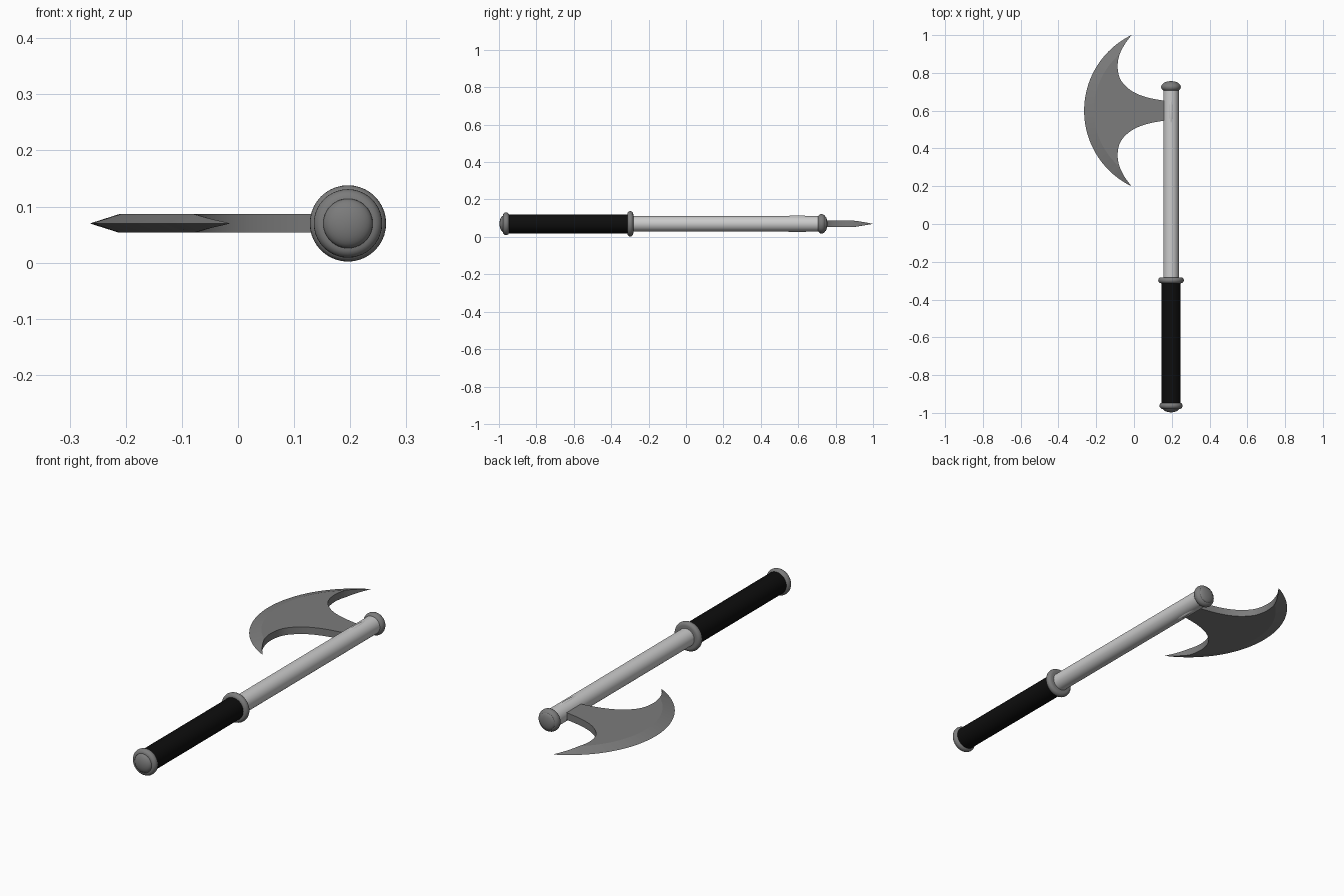
import bpy, bmesh, math
from mathutils import Vector

cube = bpy.data.objects.get("Cube")
if cube:
    bpy.data.objects.remove(cube)

AXIS_X, AXIS_Z = 0.196, 0.07


def material(name, value):
    m = bpy.data.materials.new(name)
    m.use_nodes = True
    color = (value, value, value, 1)
    m.diffuse_color = color
    m.node_tree.nodes["Principled BSDF"].inputs["Base Color"].default_value = color
    return m


steel = material("dark steel", 0.2)
pale = material("pale metal", 0.6)
black = material("black leather", 0.004)


def finish(name, bm, mat, angle=35):
    bmesh.ops.remove_doubles(bm, verts=bm.verts, dist=0.0001)
    bmesh.ops.recalc_face_normals(bm, faces=bm.faces)
    mesh = bpy.data.meshes.new(name)
    bm.to_mesh(mesh)
    bm.free()
    obj = bpy.data.objects.new(name, mesh)
    bpy.context.collection.objects.link(obj)
    mesh.materials.append(mat)
    bpy.ops.object.select_all(action="DESELECT")
    bpy.context.view_layer.objects.active = obj
    obj.select_set(True)
    bpy.ops.object.shade_smooth_by_angle(angle=math.radians(angle))
    return obj


def lathe(name, profile, mat, steps=40):
    """Spin (radius, y) points around the handle axis."""
    bm = bmesh.new()
    verts = [bm.verts.new((AXIS_X + r, y, AXIS_Z)) for r, y in profile]
    edges = [bm.edges.new(pair) for pair in zip(verts, verts[1:])]
    bmesh.ops.spin(bm, geom=verts + edges, cent=(AXIS_X, 0, AXIS_Z),
                   axis=(0, 1, 0), angle=math.tau, steps=steps)
    return finish(name, bm, mat)


def rim(radius, y, half, n=10):
    """Half-round bulge profile, running from low y to high y."""
    return [(radius - half + half * math.sin(math.pi * i / n),
             y - half * math.cos(math.pi * i / n)) for i in range(n + 1)]


# Handle
lathe("shaft", [(0, -0.32), (0.041, -0.32), (0.041, 0.73), (0, 0.73)], pale)
lathe("grip", [(0, -0.96), (0.051, -0.96), (0.051, -0.3), (0, -0.3)], black)
lathe("collar", [(0, -0.314)] + rim(0.068, -0.298, 0.016) + [(0, -0.282)], steel)

# Pommel: rounded flange with a shallow dome
dome = [(0.044 * math.sin(a), -0.975 - 0.022 * math.cos(a))
        for a in [math.pi / 2 * i / 8 for i in range(9)]]
lathe("pommel", dome + rim(0.061, -0.962, 0.017) + [(0, -0.945)], steel)

# Top cap: rounded flange with a low crown
crown = [(0.04 * math.cos(a), 0.742 + 0.014 * math.sin(a))
         for a in [math.pi / 2 * i / 8 for i in range(9)]]
lathe("top_cap", [(0, 0.704)] + rim(0.052, 0.725, 0.021) + crown, steel)

# Slight swelling of the shaft where the blade is fixed
bm = bmesh.new()
bmesh.ops.create_uvsphere(bm, u_segments=24, v_segments=12, radius=1)
for v in bm.verts:
    v.co = Vector((AXIS_X + v.co.x * 0.02, 0.595 + v.co.y * 0.15, AXIS_Z + v.co.z * 0.045))
finish("blade_socket", bm, pale)

# Blade: half of the crescent, from tip to middle, mirrored about its centre line
MID_Y, ARC_X, ARC_R, TIP_ANGLE = 0.6, 0.181, 0.445, math.radians(64)
INNER = [(-0.014, 0.4), (-0.053, 0.345), (-0.08, 0.285), (-0.086, 0.22),
         (-0.067, 0.157), (-0.01, 0.103), (0.07, 0.07), (0.175, 0.05), (0.19, 0)]


def smooth_curve(points, sub=5):
    pts = [Vector(p) for p in points]
    pts = [2 * pts[0] - pts[1]] + pts + [2 * pts[-1] - pts[-2]]
    out = []
    for a, b, c, d in zip(pts, pts[1:], pts[2:], pts[3:]):
        for k in range(sub):
            t = k / sub
            out.append(0.5 * (2 * b + (c - a) * t + (2 * a - 5 * b + 4 * c - d) * t * t
                              + (3 * b - a - 3 * c + d) * t ** 3))
    return out + [pts[-2]]


bm = bmesh.new()
inner = smooth_curve(INNER[:-1]) + [Vector(INNER[-1])]
count = len(inner) - 1
for side in (1, -1):
    rows = []
    for i, p in enumerate(inner):
        a = TIP_ANGLE * (1 - i / count)
        edge = Vector((ARC_X - ARC_R * math.cos(a), ARC_R * math.sin(a)))
        if i == 0:
            edge = p
        gap = p - edge
        width = gap.length
        ridge = edge + gap * (min(0.052, width * 0.9) / max(width, 0.001))
        half = 0.0165 * min(1, width / 0.05)
        section = [(edge, 0), (ridge, half), (p, half), (p, -half), (ridge, -half)]
        rows.append([bm.verts.new((q.x, MID_Y + side * q.y, AXIS_Z + z))
                     for q, z in section])
    for r0, r1 in zip(rows, rows[1:]):
        for j in range(5):
            k = (j + 1) % 5
            # the root wall stays inside the shaft
            bm.faces.new((r0[j], r0[k], r1[k], r1[j]))
bmesh.ops.dissolve_degenerate(bm, dist=0.0001, edges=bm.edges)
finish("blade", bm, steel, 15)
